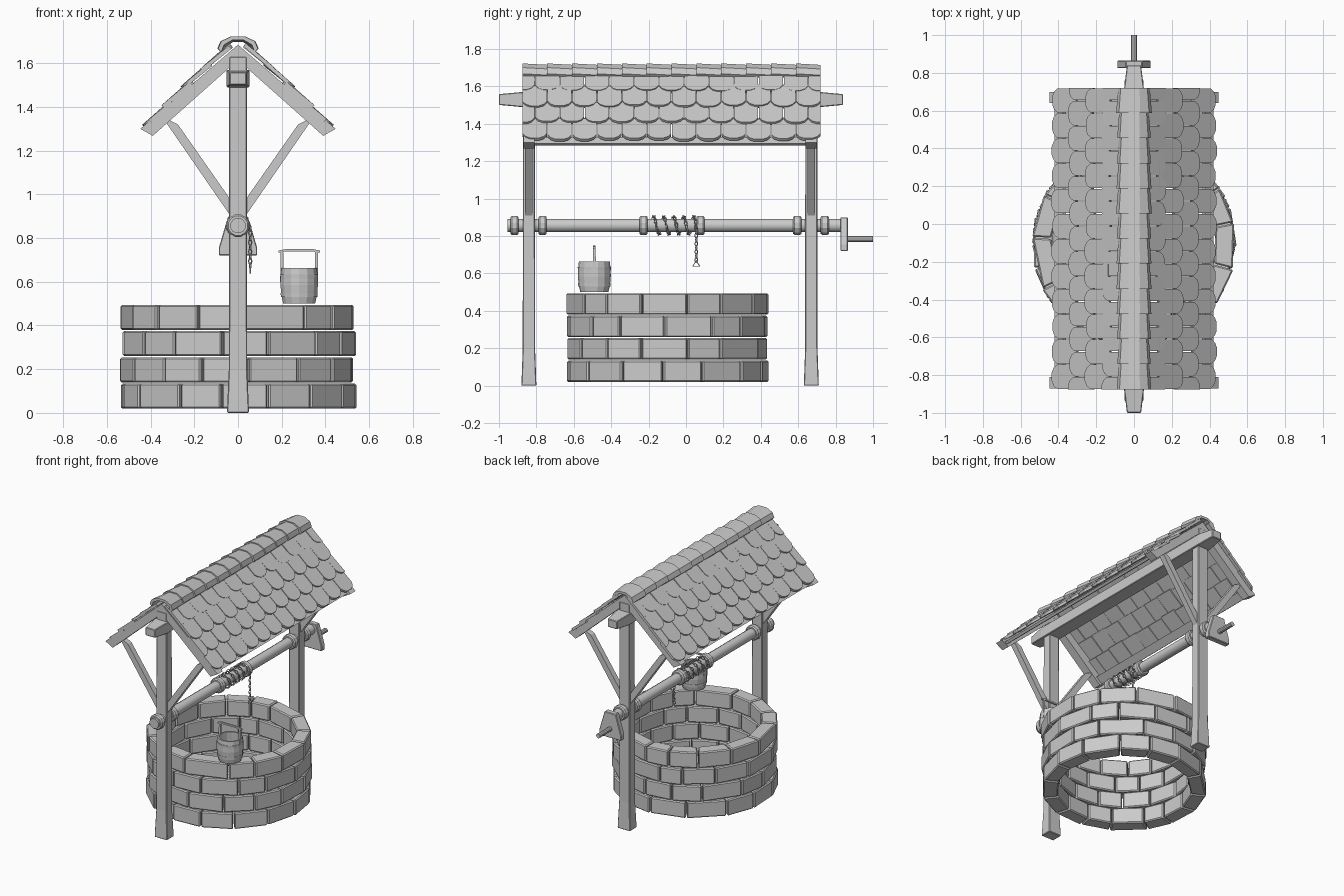
import bpy, bmesh, math, random
from math import sin, cos, pi, radians
from mathutils import Vector, Matrix

if "Cube" in bpy.data.objects:
    bpy.data.objects.remove(bpy.data.objects["Cube"])

random.seed(4)


def loft(bm, rings, closed=False):
    """Skin a list of point loops; cap the ends unless the loops close on themselves."""
    vs = [[bm.verts.new(p) for p in r] for r in rings]
    n = len(vs[0])
    pairs = list(zip(vs, vs[1:])) + ([(vs[-1], vs[0])] if closed else [])
    for a, b in pairs:
        for i in range(n):
            bm.faces.new((a[i], a[(i + 1) % n], b[(i + 1) % n], b[i]))
    if not closed:
        bm.faces.new(vs[0][::-1])
        bm.faces.new(vs[-1])


def finish(bm, name, bevel=0.0, smooth=False):
    bmesh.ops.recalc_face_normals(bm, faces=bm.faces)
    me = bpy.data.meshes.new(name)
    bm.to_mesh(me)
    bm.free()
    ob = bpy.data.objects.new(name, me)
    bpy.context.collection.objects.link(ob)
    if bevel:
        m = ob.modifiers.new("bevel", 'BEVEL')
        m.width, m.segments, m.limit_method = bevel, 1, 'ANGLE'
    if smooth:
        bpy.context.view_layer.objects.active = ob
        ob.select_set(True)
        bpy.ops.object.shade_smooth_by_angle(angle=radians(35))
        ob.select_set(False)
    return ob


def rect(cx, cy, z, hx, hy):
    return [(cx - hx, cy - hy, z), (cx + hx, cy - hy, z), (cx + hx, cy + hy, z), (cx - hx, cy + hy, z)]


def prism_y(bm, pts, y0, y1):
    loft(bm, [[(x, y, z) for x, z in pts] for y in (y0, y1)])


def revolve(bm, profile, origin, axis='Z', n=12):
    """Sweep (radius, height) pairs around an axis."""
    rings = []
    for r, h in profile:
        ring = []
        for i in range(n):
            a = 2 * pi * (i + 0.5) / n
            p = (r * cos(a), r * sin(a), h) if axis == 'Z' else (r * cos(a), h, r * sin(a))
            ring.append(Vector(origin) + Vector(p))
        rings.append(ring)
    loft(bm, rings)


# Stone wall: four courses of irregular wedge blocks
bm = bmesh.new()
N = 15
for c in range(4):
    z0 = 0.02 + c * 0.12
    cuts = [2 * pi * (i + 0.5 * (c % 2) + random.uniform(-0.2, 0.2)) / N for i in range(N)]
    cuts.append(cuts[0] + 2 * pi)
    for a, b in zip(cuts, cuts[1:]):
        ro = 0.54 + random.uniform(-0.005, 0.005)
        ri, g = 0.44, 0.007
        quad = [(ri, a + g), (ro, a + g), (ro, b - g), (ri, b - g)]
        loft(bm, [[(r * cos(t), -0.1 + r * sin(t), z) for r, t in quad] for z in (z0, z0 + 0.114)])
finish(bm, "stone_wall", bevel=0.007)

# Timber frame at each end: post, rafters, braces
for tag, yc in (("front", -0.84), ("back", 0.67)):
    bm = bmesh.new()
    loft(bm, [rect(0, yc, 0, 0.05, 0.04), rect(0, yc, 0.06, 0.048, 0.038),
              rect(0, yc, 0.2, 0.042, 0.033), rect(0, yc, 1.63, 0.04, 0.032)])
    finish(bm, tag + "_post", bevel=0.004)
    bm = bmesh.new()
    for s in (-1, 1):
        prism_y(bm, [(0, 1.685), (s * 0.447, 1.30), (s * 0.39, 1.268), (0, 1.615)], yc - 0.03, yc + 0.03)
    finish(bm, tag + "_rafters")
    bm = bmesh.new()
    for s in (-1, 1):
        prism_y(bm, [(s * 0.03, 0.97), (s * 0.275, 1.32), (s * 0.325, 1.345), (s * 0.33, 1.33),
                     (s * 0.03, 0.895)], yc - 0.02, yc + 0.02)
    finish(bm, tag + "_braces")

# Ridge beam with tapered ends
bm = bmesh.new()
loft(bm, [[(x * s, y, 1.53 + z * s) for x, z in ((-.052, -.04), (.052, -.04), (.052, .04), (-.052, .04))]
          for y, s in ((-1.0, 0.72), (-0.88, 1), (0.72, 1), (0.84, 0.72))])
finish(bm, "ridge_beam", bevel=0.004)

# Eave battens
bm = bmesh.new()
for s in (-1, 1):
    prism_y(bm, [(s * 0.375, 1.33), (s * 0.42, 1.295), (s * 0.405, 1.283), (s * 0.36, 1.32)], -0.82, 0.65)
finish(bm, "eave_battens")

# Roof tiles: four staggered rows on each slope, rounded lower edges
Y0, Y1, COLS = -0.875, 0.72, 12
W = (Y1 - Y0) / COLS
bm = bmesh.new()
for s in (-1, 1):
    for row, (ex, ez) in enumerate(((0.437, 1.32), (0.348, 1.41), (0.26, 1.497), (0.17, 1.578))):
        off = 0.5 * (row % 2)
        for k in range(COLS + (row % 2)):
            ya, yb = Y0 + (k - off) * W, Y0 + (k - off + 1) * W
            mid, h = (ya + yb) / 2, W / 2 - 0.002
            tilt = radians(40 + random.uniform(-1.5, 1.5))
            slip = random.uniform(-0.006, 0.006)
            shape = [(-h, 0.17), (-h, 0.04)] + [(h * t, d) for t, d in
                     ((-0.75, 0.016), (-0.35, 0.003), (0.35, 0.003), (0.75, 0.016))] + [(h, 0.04), (h, 0.17)]
            rings = []
            for t in (0, -0.018):
                rings.append([(s * (ex - (u + slip) * cos(tilt) + t * sin(tilt)),
                               min(max(mid + v, Y0), Y1),
                               ez + (u + slip) * sin(tilt) + t * cos(tilt)) for v, u in shape])
            loft(bm, rings)
bmesh.ops.remove_doubles(bm, verts=bm.verts, dist=1e-6)
bmesh.ops.dissolve_degenerate(bm, edges=bm.edges, dist=1e-6)
finish(bm, "roof_tiles")

# Ridge caps: overlapping tapered arches
bm = bmesh.new()
arch = [(-.095, -.055), (-.08, -.022), (-.033, 0), (.033, 0), (.08, -.022), (.095, -.055)]
arch += [(x * 0.84, z - 0.017) for x, z in arch[::-1]]
for k in range(COLS):
    ya = Y0 + k * W
    f = random.uniform(0.93, 1.0)
    loft(bm, [[(x * f * t, y, 1.723 + z - d) for x, z in arch]
              for y, t, d in ((ya, 1, 0), (min(ya + W + 0.012, Y1), 0.88, 0.008))])
finish(bm, "ridge_caps")

# Windlass axle and its collars
AX = (0, 0, 0.857)
bm = bmesh.new()
revolve(bm, [(0.036, -0.955), (0.036, 0.84)], AX, 'Y')
finish(bm, "axle", smooth=True)
bm = bmesh.new()
for y in (-0.917, -0.767, -0.227, 0.077, 0.595, 0.742):
    revolve(bm, [(0.046, y - .022), (0.053, y - .014), (0.053, y + .014), (0.046, y + .022)], AX, 'Y')
finish(bm, "axle_collars")

# Crank plate and handle
bm = bmesh.new()
prism_y(bm, [(-.088, .72), (.088, .72), (.088, .755), (.045, .90), (-.045, .90), (-.088, .755)], 0.825, 0.865)
finish(bm, "crank_plate", bevel=0.004)
bm = bmesh.new()
revolve(bm, [(0.016, 0.86), (0.016, 1.0)], (0, 0, 0.785), 'Y', 10)
finish(bm, "crank_handle", smooth=True)


# Chain: links wound round the axle, then hanging down
def link(bm, pos, along, twist, long=0.013, wide=0.008, r=0.003, n=8):
    m = Matrix.Translation(pos) @ Vector(along).to_track_quat('X', 'Z').to_matrix().to_4x4() \
        @ Matrix.Rotation(twist, 4, 'X')
    rings = []
    for i in range(n):
        a = 2 * pi * i / n
        rings.append([m @ Vector(((long + r * cos(b)) * cos(a), (wide + r * cos(b)) * sin(a), r * sin(b)))
                      for b in (0, pi / 2, pi, 3 * pi / 2)])
    loft(bm, rings, closed=True)


bm = bmesh.new()
TURNS, LINKS, R = 4.5, 66, 0.047
for i in range(LINKS):
    t = i / (LINKS - 1)
    a = 2 * pi * TURNS * (t - 1)
    pos = Vector((R * cos(a), -0.185 + 0.24 * t, AX[2] - R * sin(a)))
    link(bm, pos, (-sin(a), 0.05, -cos(a)), (i % 2) * pi / 2 + 0.6)
for i in range(9):
    link(bm, Vector((0.056, 0.055, 0.845 - i * 0.0215)), (0, 0, -1), (i % 2) * pi / 2 + 0.4, long=0.014)
finish(bm, "chain")
bm = bmesh.new()
link(bm, Vector((0.056, 0.055, 0.648)), (0, 0, 1), 0, long=0.02, wide=0.022, r=0.004, n=3)
finish(bm, "chain_hook")

# Bucket standing on the wall, with hoops and a bail handle
B = (0.28, -0.49, 0.5)
bm = bmesh.new()
revolve(bm, [(0.075, 0), (0.084, 0.04), (0.088, 0.085), (0.087, 0.12), (0.083, 0.163),
             (0.072, 0.163), (0.076, 0.085), (0.066, 0.02)], B, n=14)
finish(bm, "bucket")
bm = bmesh.new()
for z, r in ((0.04, 0.086), (0.125, 0.088)):
    revolve(bm, [(r - .006, z - .009), (r, z - .009), (r + .001, z + .009), (r - .006, z + .009)], B, n=14)
    for f in [f for f in bm.faces if len(f.verts) > 4]:
        bm.faces.remove(f)
finish(bm, "bucket_hoops")
bm = bmesh.new()
for s in (-1, 1):
    x = B[0] + s * 0.079
    loft(bm, [rect(x, B[1], 0.60, 0.008, 0.01), rect(x, B[1], 0.742, 0.006, 0.006)])
prism_y(bm, [(B[0] + x, z) for x, z in ((-.095, .733), (-.06, .739), (.06, .739), (.095, .733),
                                        (.095, .743), (.06, .75), (-.06, .75), (-.095, .743))],
        B[1] - 0.006, B[1] + 0.006)
finish(bm, "bucket_handle")
